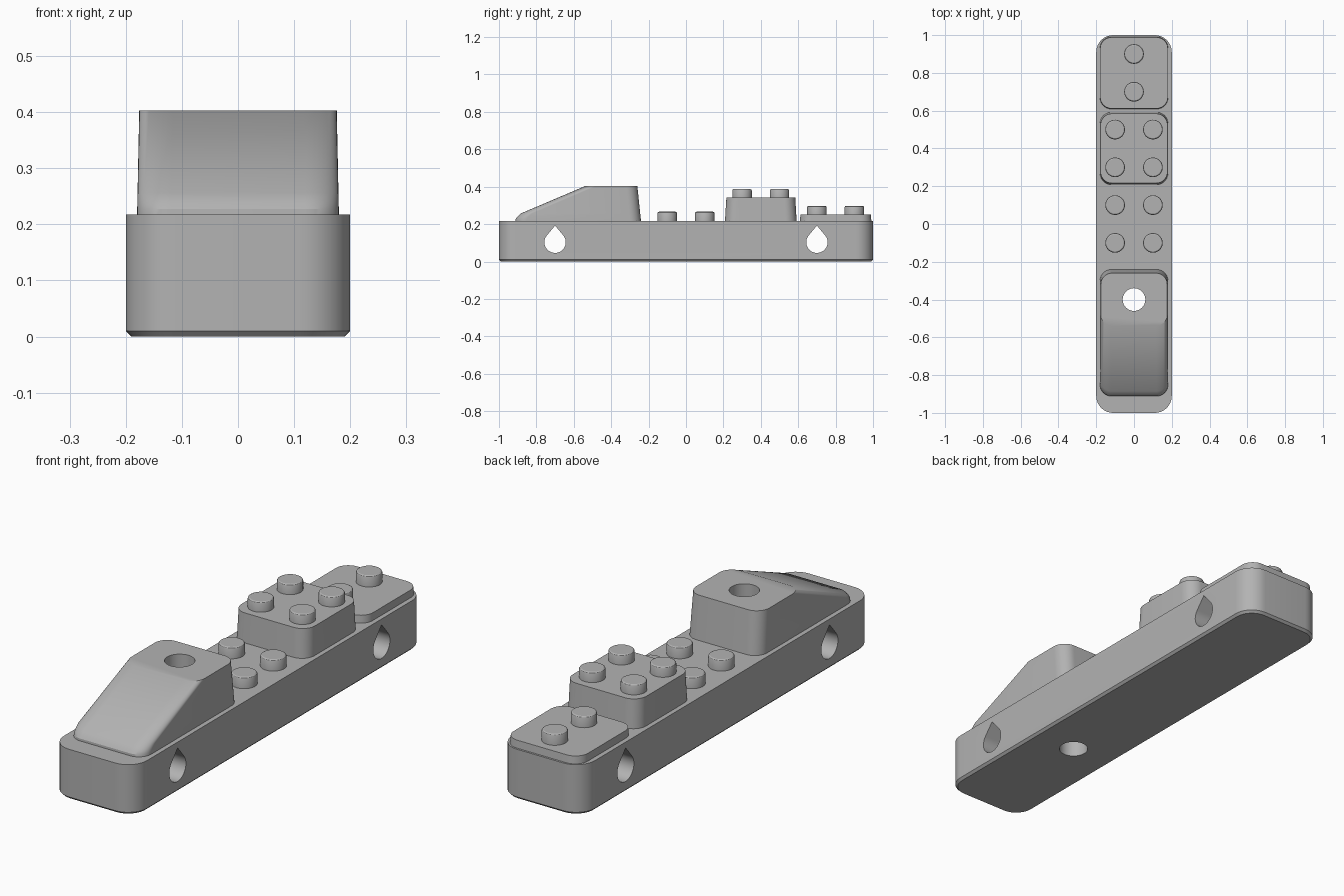
import bpy
import bmesh
import math

if "Cube" in bpy.data.objects:
    bpy.data.objects.remove(bpy.data.objects["Cube"], do_unlink=True)

grey = bpy.data.materials.new("plain grey")
grey.use_nodes = True
GREY = (0.45, 0.45, 0.45, 1)
grey.diffuse_color = GREY
grey.node_tree.nodes["Principled BSDF"].inputs["Base Color"].default_value = GREY

BASE_TOP = 0.217
SUNK = 0.21


def rounded_ring(half_x, y0, y1, radius, z, cx=0, steps=10):
    """Rounded rectangle at height z; a full radius gives a circle."""
    corners = [(cx + half_x - radius, y1 - radius), (cx - half_x + radius, y1 - radius),
               (cx - half_x + radius, y0 + radius), (cx + half_x - radius, y0 + radius)]
    points = []
    for q, (x, y) in enumerate(corners):
        for i in range(steps + 1):
            a = (q + i / steps) * math.pi / 2
            points.append((x + radius * math.cos(a), y + radius * math.sin(a), z))
    return points


def loft(name, rings):
    """Skin a stack of matching rings and cap both ends."""
    bm = bmesh.new()
    rows = [[bm.verts.new(p) for p in ring] for ring in rings]
    n = len(rows[0])
    for low, high in zip(rows, rows[1:]):
        for i in range(n):
            j = (i + 1) % n
            bm.faces.new((low[i], low[j], high[j], high[i]))
    bm.faces.new(rows[0][::-1])
    bm.faces.new(rows[-1])
    bmesh.ops.remove_doubles(bm, verts=bm.verts, dist=1e-5)
    bmesh.ops.recalc_face_normals(bm, faces=bm.faces)
    mesh = bpy.data.meshes.new(name)
    bm.to_mesh(mesh)
    bm.free()
    mesh.materials.append(grey)
    obj = bpy.data.objects.new(name, mesh)
    bpy.context.collection.objects.link(obj)
    return obj


def activate(obj):
    bpy.ops.object.select_all(action='DESELECT')
    obj.select_set(True)
    bpy.context.view_layer.objects.active = obj


def cut(obj, cutter):
    mod = obj.modifiers.new("hole", 'BOOLEAN')
    mod.operation = 'DIFFERENCE'
    mod.solver = 'EXACT'
    mod.object = cutter
    activate(obj)
    bpy.ops.object.modifier_apply(modifier=mod.name)


def stud(name, x, y, z, top):
    r, edge = 0.052, 0.007
    sections = [(r, z), (r, top - edge), (r - 0.002, top - 0.003), (r - edge, top)]
    return loft(name, [rounded_ring(s, y - s, y + s, s, h, x) for s, h in sections])


# Long base with a small chamfer underneath
base = loft("base", [rounded_ring(0.19, -0.99, 0.99, 0.08, 0),
                     rounded_ring(0.2, -1, 1, 0.09, 0.01),
                     rounded_ring(0.2, -1, 1, 0.09, BASE_TOP)])

# Sloped front cab: short lip, soft step, long slope, tapered back
cab_rings = []
for front, z in [(-0.912, SUNK), (-0.911, 0.227), (-0.903, 0.238), (-0.885, 0.256), (-0.54, 0.403)]:
    t = (z - SUNK) / (0.403 - SUNK)
    cab_rings.append(rounded_ring(0.18 - 0.004 * t, front, -0.24 - 0.02 * t, 0.06, z))
cab = loft("front_cab", cab_rings)

# Raised middle block and thin rear plate
block = loft("middle_block", [rounded_ring(0.18, 0.208, 0.592, 0.06, SUNK),
                              rounded_ring(0.177, 0.216, 0.584, 0.06, 0.343)])
plate = loft("rear_plate", [rounded_ring(0.18, 0.608, 0.992, 0.06, SUNK),
                            rounded_ring(0.179, 0.612, 0.988, 0.06, 0.25)])

# Studs
parts = [base, cab, block, plate]
for x in (-0.1, 0.1):
    side = "left" if x > 0 else "right"
    for i, y in enumerate((-0.1, 0.1)):
        parts.append(stud(f"base_stud_{side}_{i + 1}", x, y, SUNK, 0.266))
    for i, y in enumerate((0.3, 0.5)):
        parts.append(stud(f"block_stud_{side}_{i + 1}", x, y, 0.335, 0.387))
for i, y in enumerate((0.7, 0.9)):
    parts.append(stud(f"plate_stud_{i + 1}", 0, y, 0.24, 0.298))

# Vertical round hole through cab and base
hole = loft("hole_cutter", [rounded_ring(0.06, -0.46, -0.34, 0.06, z) for z in (-0.1, 0.6)])
cutters = [hole]
cut(cab, hole)
cut(base, hole)

# Teardrop cross holes through the base
for y in (-0.7, 0.7):
    r, centre, apex = 0.057, 0.103, 0.192
    start = math.asin(r / (apex - centre))
    outline = [(y, apex)]
    for i in range(33):
        a = start - i / 32 * (math.pi + 2 * start)
        outline.append((y + r * math.cos(a), centre + r * math.sin(a)))
    tear = loft("teardrop_cutter", [[(x, p, z) for p, z in outline] for x in (-0.3, 0.3)])
    cut(base, tear)
    cutters.append(tear)

for cutter in cutters:
    bpy.data.objects.remove(cutter, do_unlink=True)

# Smooth rounded walls, keep edges crisp
for obj in parts:
    activate(obj)
    bpy.ops.object.shade_smooth_by_angle(angle=math.radians(30))
